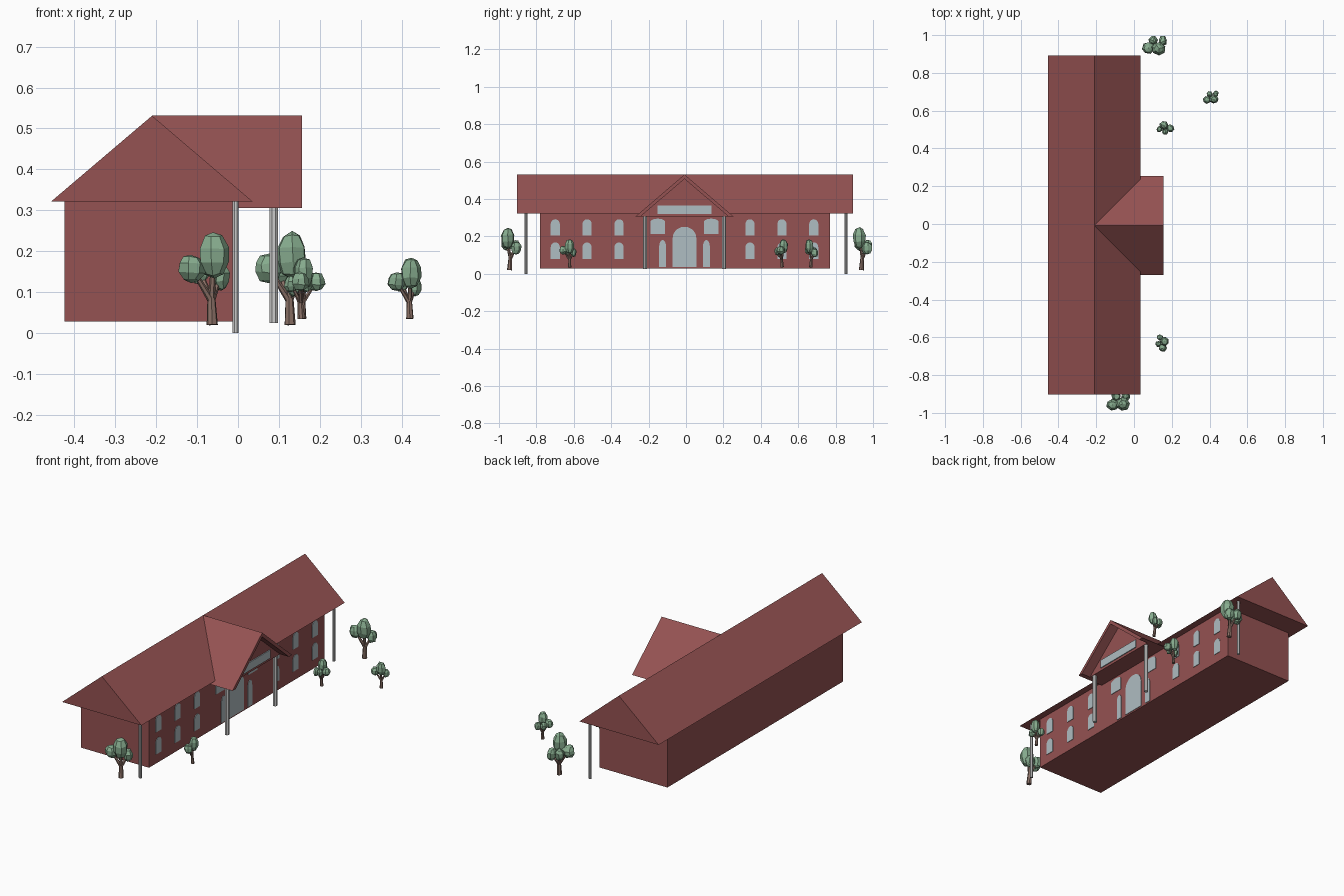
import bpy, bmesh, math, random
from mathutils import Vector, Matrix

if "Cube" in bpy.data.objects:
    bpy.data.objects.remove(bpy.data.objects["Cube"])

random.seed(4)


def material(name, rgb):
    m = bpy.data.materials.new(name)
    m.diffuse_color = (*rgb, 1)
    m.use_nodes = True
    m.node_tree.nodes["Principled BSDF"].inputs["Base Color"].default_value = m.diffuse_color
    return m


BRICK = material("brick_red", (0.30, 0.085, 0.085))
GLASS = material("pale_glass", (0.43, 0.51, 0.54))
LEAF = material("leaf_green", (0.24, 0.41, 0.27))
BARK = material("bark_brown", (0.25, 0.16, 0.13))


def finish(name, bm, mat=None):
    bmesh.ops.recalc_face_normals(bm, faces=bm.faces)
    mesh = bpy.data.meshes.new(name)
    bm.to_mesh(mesh)
    bm.free()
    ob = bpy.data.objects.new(name, mesh)
    bpy.context.collection.objects.link(ob)
    if mat:
        mesh.materials.append(mat)
    return ob


def prism(name, profile, axis, lo, hi, mat):
    """Extrude a (horizontal, z) outline along x or y."""
    bm = bmesh.new()
    place = (lambda h, z: (lo, h, z)) if axis == "x" else (lambda h, z: (h, lo, z))
    face = bm.faces.new([bm.verts.new(place(h, z)) for h, z in profile])
    ext = bmesh.ops.extrude_face_region(bm, geom=[face], use_keep_orig=True)
    verts = [v for v in ext["geom"] if isinstance(v, bmesh.types.BMVert)]
    step = (hi - lo, 0, 0) if axis == "x" else (0, hi - lo, 0)
    bmesh.ops.translate(bm, verts=verts, vec=step)
    return finish(name, bm, mat)


def rod(bm, a, b, r1, r2, sides):
    """Tapered rod between two points."""
    a, b = Vector(a), Vector(b)
    d = b - a
    turn = Vector((0, 0, 1)).rotation_difference(d).to_matrix().to_4x4()
    spin = Matrix.Rotation(math.pi / sides, 4, "Z")
    bmesh.ops.create_cone(bm, cap_ends=True, segments=sides, radius1=r1, radius2=r2,
                          depth=d.length,
                          matrix=Matrix.Translation((a + b) / 2) @ turn @ spin)


def column(name, x, y, z0, z1, r):
    bm = bmesh.new()
    rod(bm, (x, y, z0), (x, y, z1), r, r, 8)
    finish(name, bm)


def arched(name, y, z0, z1, width, rise):
    """Flat panel with an arched top on the long facade."""
    n, w = 10, width / 2
    arc = [(y + w * math.cos(math.pi * i / n), z1 - rise + rise * math.sin(math.pi * i / n))
           for i in range(n + 1)]
    prism(name, [(y - w, z0), (y + w, z0)] + arc, "x", -0.012, -0.001, GLASS)


# Main hall and its roof
prism("hall_walls", [(-0.424, 0.028), (-0.004, 0.028), (-0.004, 0.325), (-0.424, 0.325)],
      "y", -0.78, 0.77, BRICK)
prism("main_roof", [(-0.456, 0.322), (0.035, 0.322), (-0.21, 0.531)],
      "y", -0.903, 0.893, BRICK)

# Porch: gable roof slab, recessed pediment and blank sign board
C = -0.008
prism("porch_roof", [(C - 0.263, 0.306), (C, 0.531), (C + 0.263, 0.306),
                     (C + 0.236, 0.306), (C, 0.507), (C - 0.236, 0.306)],
      "x", -0.21, 0.156, BRICK)
prism("porch_pediment", [(C - 0.237, 0.306), (C + 0.237, 0.306), (C, 0.509)],
      "x", -0.01, 0.10, BRICK)
prism("sign_board", [(-0.152, 0.32), (0.137, 0.32), (0.137, 0.366), (-0.152, 0.366)],
      "x", 0.095, 0.105, GLASS)

# Columns
for side, s in (("left", -1), ("right", 1)):
    column(f"porch_column_{side}", 0.087, C + s * 0.212, 0.025, 0.312, 0.0115)
    column(f"corner_column_{side}", -0.006, s * 0.855, 0.0, 0.325, 0.008)

# Windows and door
for s in (-1, 1):
    tag = "left" if s < 0 else "right"
    for i, off in enumerate((0.35, 0.521, 0.691)):
        for level, z0 in (("lower", 0.08), ("upper", 0.204)):
            arched(f"{level}_window_{tag}_{i + 1}", C + s * off, z0, z0 + 0.088, 0.049, 0.026)
    arched(f"wide_window_{tag}", C + s * 0.143, 0.213, 0.295, 0.08, 0.018)
    arched(f"narrow_window_{tag}", C + s * 0.117, 0.036, 0.181, 0.037, 0.035)
arched("entrance_door", C, 0.036, 0.252, 0.127, 0.062)

# Trees: crown lumps as (offset, radii) for a full-size tree
LUMPS = [((0.004, -0.010, 0.170), (0.036, 0.034, 0.055)),
         ((-0.050, -0.015, 0.138), (0.032, 0.030, 0.033)),
         ((0.020, 0.034, 0.118), (0.022, 0.027, 0.033)),
         ((-0.030, 0.030, 0.130), (0.024, 0.024, 0.030))]


def tree(index, x, y, z, size, angle):
    where = (Matrix.Translation((x, y, z)) @ Matrix.Rotation(math.radians(angle), 4, "Z")
             @ Matrix.Scale(size, 4))
    trunk, crown = bmesh.new(), bmesh.new()
    fork = Vector((-0.002, 0.004, 0.065))
    rod(trunk, (0, 0, 0), fork, 0.014, 0.010, 7)
    for pos, rad in LUMPS:
        rod(trunk, fork - Vector((0, 0, 0.006)), pos, 0.009, 0.005, 6)
        m = (Matrix.Translation(pos) @ Matrix.Diagonal((*rad, 1))
             @ Matrix.Rotation(random.uniform(0, 1), 4, "Z"))
        new = bmesh.ops.create_uvsphere(crown, u_segments=7, v_segments=5, radius=1.06, matrix=m)
        for v in new["verts"]:
            v.co += Vector([random.uniform(-0.003, 0.003) for _ in range(3)])
    for bm, name, mat in ((trunk, "tree_trunk", BARK), (crown, "tree_crown", LEAF)):
        bm.transform(where)
        finish(f"{name}_{index}", bm, mat)


for i, spec in enumerate([(-0.063, -0.943, 0.02, 1.0, 0), (0.127, 0.938, 0.02, 1.0, -8),
                          (0.420, 0.667, 0.035, 0.66, 0), (0.158, 0.515, 0.035, 0.66, 150),
                          (0.155, -0.622, 0.035, 0.66, 70)]):
    tree(i + 1, *spec)
